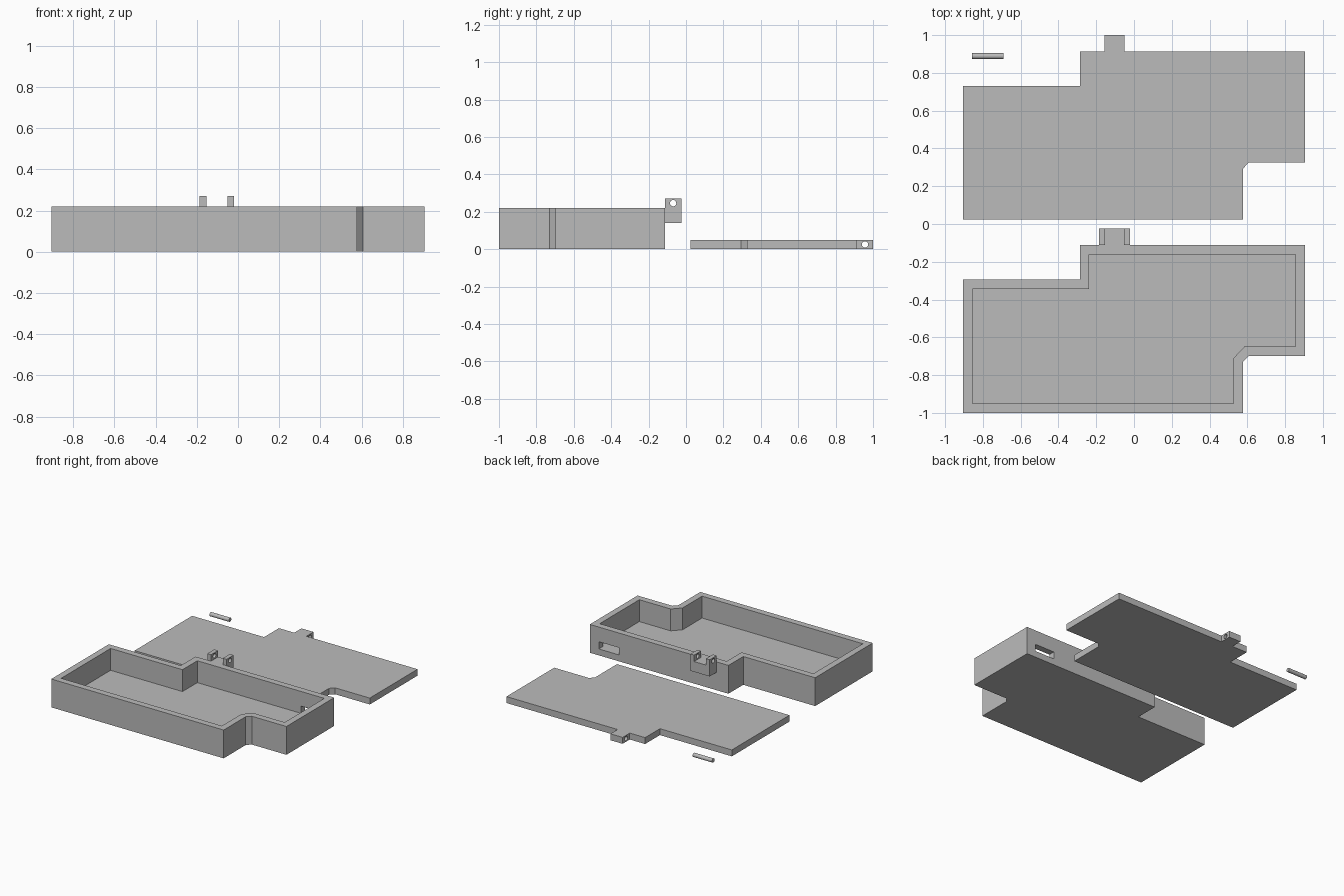
import bpy, bmesh, math
from mathutils import Vector, Matrix

cube = bpy.data.objects.get("Cube")
if cube:
    bpy.data.objects.remove(cube, do_unlink=True)

grey = bpy.data.materials.new("plain grey")
grey.use_nodes = True
grey.diffuse_color = (0.5, 0.5, 0.5, 1)
grey.node_tree.nodes["Principled BSDF"].inputs["Base Color"].default_value = (0.5, 0.5, 0.5, 1)


def prism(name, points, start, end, axis="z"):
    """Extrude a closed profile along z (x, y points) or along y (x, z points)."""
    bm = bmesh.new()
    place = (lambda a, b, d: (a, b, d)) if axis == "z" else (lambda a, b, d: (a, d, b))
    face = bm.faces.new([bm.verts.new(place(a, b, start)) for a, b in points])
    moved = bmesh.ops.extrude_face_region(bm, geom=[face])["geom"]
    shift = Vector(place(0, 0, end - start))
    bmesh.ops.translate(bm, vec=shift, verts=[g for g in moved if isinstance(g, bmesh.types.BMVert)])
    return finish(name, bm)


def rod(name, radius, length, centre):
    """Cylinder lying along x."""
    bm = bmesh.new()
    bmesh.ops.create_cone(bm, cap_ends=True, segments=32, radius1=radius, radius2=radius,
                          depth=length,
                          matrix=Matrix.Translation(centre) @ Matrix.Rotation(math.pi / 2, 4, "Y"))
    return finish(name, bm)


def finish(name, bm):
    bmesh.ops.recalc_face_normals(bm, faces=bm.faces)
    mesh = bpy.data.meshes.new(name)
    bm.to_mesh(mesh)
    bm.free()
    mesh.materials.append(grey)
    obj = bpy.data.objects.new(name, mesh)
    bpy.context.collection.objects.link(obj)
    return obj


def select(obj):
    bpy.ops.object.select_all(action="DESELECT")
    obj.select_set(True)
    bpy.context.view_layer.objects.active = obj


def cut(obj, cutter):
    mod = obj.modifiers.new("cut", "BOOLEAN")
    mod.operation, mod.solver, mod.object = "DIFFERENCE", "EXACT", cutter
    select(obj)
    bpy.ops.object.modifier_apply(modifier=mod.name)
    bpy.data.objects.remove(cutter, do_unlink=True)


def smooth(obj):
    select(obj)
    bpy.ops.object.shade_smooth_by_angle(angle=math.radians(30))


def rect(a0, a1, b0, b1):
    return [(a0, b0), (a1, b0), (a1, b1), (a0, b1)]


def inset(points, d):
    """Move every edge of a counter-clockwise outline inwards by d."""
    result = []
    for i, p in enumerate(points):
        p = Vector(p)
        e1 = (p - Vector(points[i - 1])).normalized()
        e2 = (Vector(points[(i + 1) % len(points)]) - p).normalized()
        n1, n2 = Vector((-e1.y, e1.x)), Vector((-e2.y, e2.x))
        q = p + (n1 + n2) * d / (1 + n1.dot(n2))
        result.append((q.x, q.y))
    return result


# Shared stepped outline with a small chamfer in the front left notch
W, FRONT, BACK = 0.905, -1.0, -0.111
WALL, HEIGHT, LID_SHIFT = 0.05, 0.22, 1.023
outline = [(-W, FRONT), (0.577, FRONT), (0.577, -0.73), (0.607, -0.698), (W, -0.698),
           (W, BACK), (-0.287, BACK), (-0.287, -0.293), (-W, -0.293)]

# Open tray with a slot through the back wall
tray = prism("case_tray", outline, 0, HEIGHT)
cut(tray, prism("cavity_cutter", inset(outline, WALL), WALL, HEIGHT + 0.1))
cut(tray, prism("slot_cutter", rect(0.655, 0.827, WALL, 0.106), BACK - 0.06, BACK + 0.05, "y"))

# Forked hinge bracket on the back wall
X0, X1, EAR = -0.186, -0.02, 0.032
TOP, BASE = 0.27, 0.14
fork = [(X0, BASE), (X1, BASE), (X1, TOP), (X1 - EAR, TOP), (X1 - EAR, HEIGHT),
        (X0 + EAR, HEIGHT), (X0 + EAR, TOP), (X0, TOP)]
bracket = prism("hinge_bracket", fork, BACK, -0.025, "y")
cut(bracket, rod("hole_cutter", 0.017, 0.5, (-0.103, -0.069, 0.246)))
smooth(bracket)

# Flat lid with its hinge knuckle
lid_back = BACK + LID_SHIFT
prism("lid", [(x, y + LID_SHIFT) for x, y in outline], 0, WALL)
knuckle = prism("lid_knuckle", rect(-0.155, -0.051, lid_back, 1.0), 0, WALL)
cut(knuckle, rod("hole_cutter", 0.017, 0.5, (-0.103, 0.957, 0.025)))
smooth(knuckle)

# Loose hinge pin
smooth(rod("hinge_pin", 0.0155, 0.167, (-0.774, 0.889, 0.0155)))
